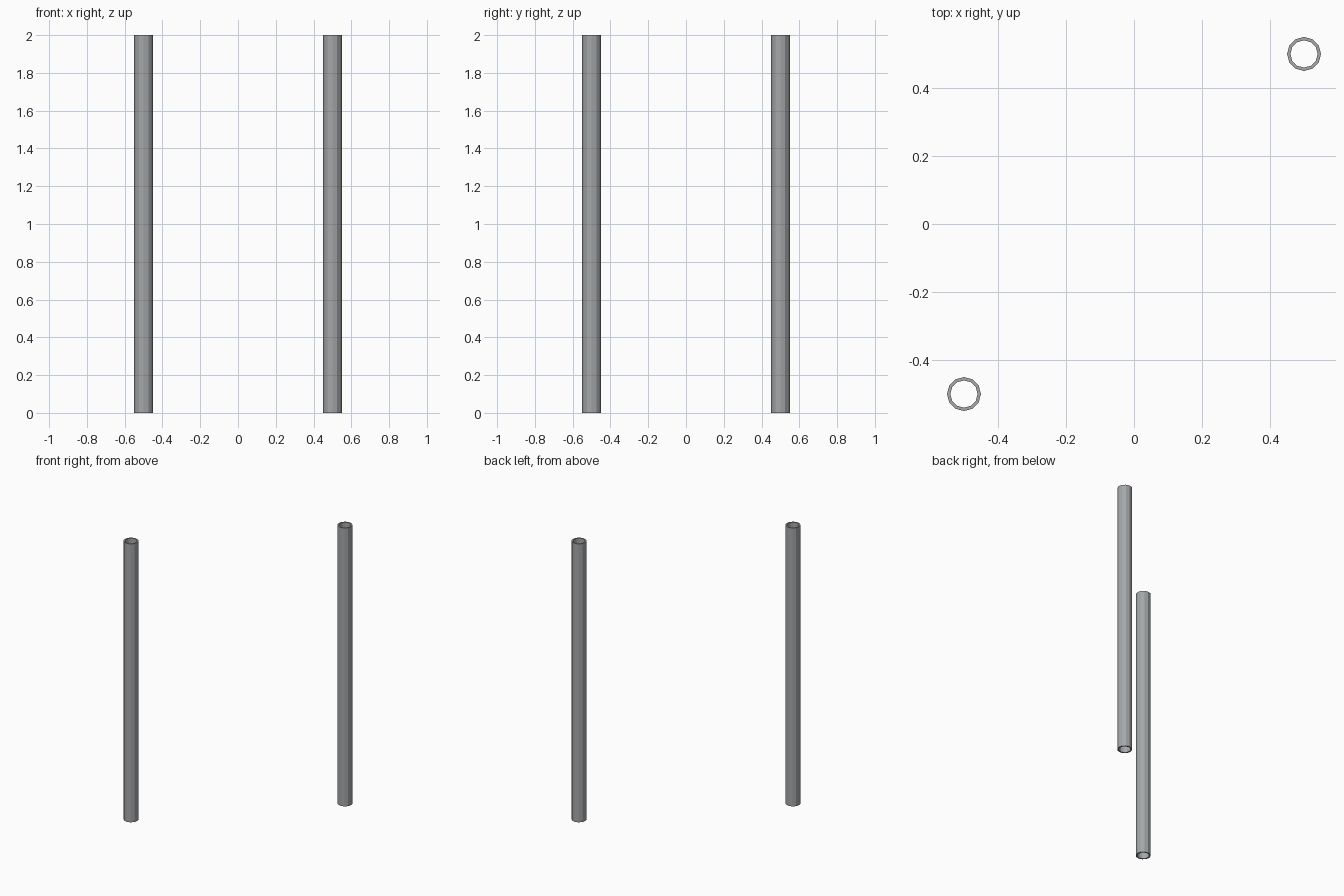
import bpy
import bmesh
from math import cos, sin, tau

if "Cube" in bpy.data.objects:
    bpy.data.objects.remove(bpy.data.objects["Cube"])

SIDES, OUTER, INNER, HEIGHT = 12, 0.05, 0.04, 2.0

# Dark steel
steel = bpy.data.materials.new("dark_steel")
steel.diffuse_color = (0.37, 0.385, 0.395, 1)
steel.use_nodes = True
steel.node_tree.nodes["Principled BSDF"].inputs["Base Color"].default_value = steel.diffuse_color


def tube(name, x, y):
    """Open hollow pipe: a square wall profile swept round the axis."""
    bm = bmesh.new()
    profile = [(OUTER, 0), (OUTER, HEIGHT), (INNER, HEIGHT), (INNER, 0)]
    rings = []
    for i in range(SIDES):
        a = tau * i / SIDES
        rings.append([bm.verts.new((r * cos(a), r * sin(a), z)) for r, z in profile])
    for i in range(SIDES):
        p, q = rings[i], rings[(i + 1) % SIDES]
        for j in range(4):
            k = (j + 1) % 4
            bm.faces.new((p[j], q[j], q[k], p[k]))
    bmesh.ops.recalc_face_normals(bm, faces=bm.faces)
    mesh = bpy.data.meshes.new(name)
    bm.to_mesh(mesh)
    bm.free()
    mesh.materials.append(steel)
    obj = bpy.data.objects.new(name, mesh)
    obj.location = (x, y, 0)
    bpy.context.collection.objects.link(obj)


# Two upright pipes on opposite corners
tube("front_left_pipe", -0.5, -0.5)
tube("back_right_pipe", 0.5, 0.5)
